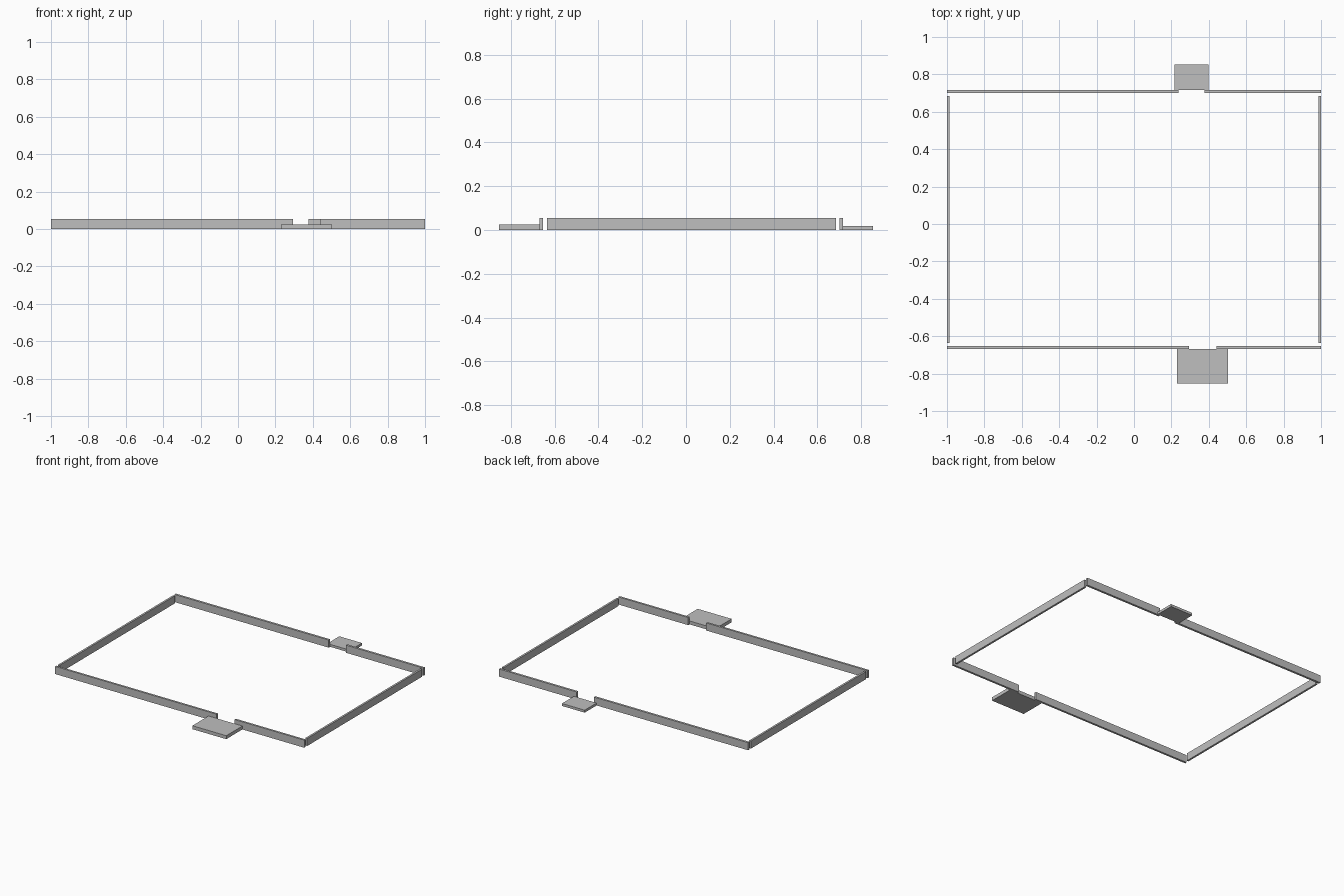
import bpy
import bmesh
from mathutils import Matrix, Vector

if "Cube" in bpy.data.objects:
    bpy.data.objects.remove(bpy.data.objects["Cube"], do_unlink=True)

# Single plain colour
grey = bpy.data.materials.new("plain_grey")
grey.use_nodes = True
colour = (0.52, 0.52, 0.52, 1)
grey.diffuse_color = colour
grey.node_tree.nodes["Principled BSDF"].inputs["Base Color"].default_value = colour


def box(name, x, y, height):
    """Box standing on the ground, spanning the given x and y ranges."""
    size = Vector((x[1] - x[0], y[1] - y[0], height))
    bm = bmesh.new()
    bmesh.ops.create_cube(bm, size=1, matrix=Matrix.Diagonal(size).to_4x4())
    mesh = bpy.data.meshes.new(name)
    bm.to_mesh(mesh)
    bm.free()
    mesh.materials.append(grey)
    obj = bpy.data.objects.new(name, mesh)
    obj.location = (sum(x) / 2, sum(y) / 2, height / 2)
    bpy.context.collection.objects.link(obj)


WALL = 0.055
THICK = 0.014

# Side walls
for name, sign in (("left", 1), ("right", -1)):
    x = sorted((sign, sign * (1 - THICK)))
    box(name + "_wall", x, (-0.635, 0.684), WALL)

# Front and back walls, each split by a doorway with a step slab outside
for name, wall_y, gap, slab_x, slab_y, slab_height in (
    ("front", (-0.668, -0.653), (0.295, 0.44), (0.231, 0.503), (-0.853, -0.668), 0.025),
    ("back", (0.70, 0.716), (0.238, 0.377), (0.216, 0.398), (0.716, 0.853), 0.018),
):
    box(name + "_wall_right", (-1, gap[0]), wall_y, WALL)
    box(name + "_wall_left", (gap[1], 1), wall_y, WALL)
    box(name + "_step", slab_x, slab_y, slab_height)
